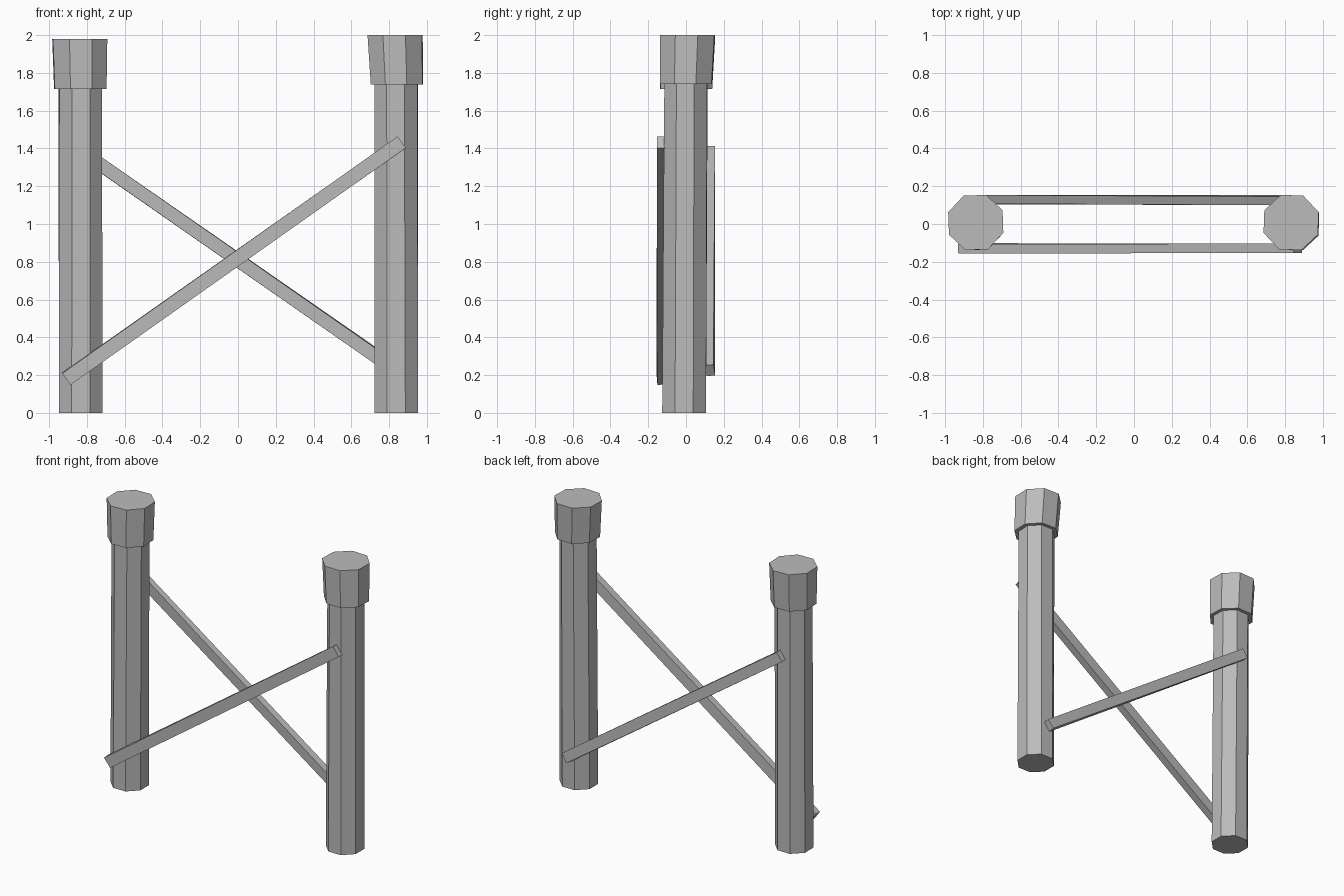
import bpy, bmesh, math
from mathutils import Vector, Matrix

cube = bpy.data.objects.get("Cube")
if cube:
    bpy.data.objects.remove(cube, do_unlink=True)

# Single grey paint
grey = bpy.data.materials.new("grey")
grey.use_nodes = True
colour = (0.5, 0.5, 0.5, 1)
grey.diffuse_color = colour
grey.node_tree.nodes["Principled BSDF"].inputs["Base Color"].default_value = colour


def loft(name, rings):
    """Closed solid through rings that have equal point counts."""
    bm = bmesh.new()
    loops = [[bm.verts.new(p) for p in ring] for ring in rings]
    n = len(loops[0])
    for low, high in zip(loops, loops[1:]):
        for i in range(n):
            j = (i + 1) % n
            bm.faces.new((low[i], low[j], high[j], high[i]))
    bm.faces.new(loops[0][::-1])
    bm.faces.new(loops[-1])
    bmesh.ops.recalc_face_normals(bm, faces=bm.faces[:])
    mesh = bpy.data.meshes.new(name)
    bm.to_mesh(mesh)
    bm.free()
    mesh.materials.append(grey)
    obj = bpy.data.objects.new(name, mesh)
    bpy.context.collection.objects.link(obj)
    return obj


def octagon(x, y, z, half, turn=0):
    """Eight-sided ring with flats facing the axes, half = flat distance."""
    r = half / math.cos(math.pi / 8)
    angles = [math.pi / 8 + i * math.pi / 4 + math.radians(turn) for i in range(8)]
    return [(x + r * math.cos(a), y + r * math.sin(a), z) for a in angles]


def post(side, x, top, cap_top, bottom_x, cap_x, cap_foot, turn):
    loft(side + "_post", [octagon(bottom_x, -0.01, 0, 0.116),
                          octagon(x, 0, top + 0.02, 0.113, turn)])
    # Wider cap, flaring slightly upward
    loft(side + "_cap", [octagon(cap_foot, 0, top, 0.137, turn),
                         octagon(cap_x, 0.008, cap_top, 0.144, turn)])


post("right", -0.835, 1.715, 1.98, -0.833, -0.838, -0.835, 2)
post("left", 0.838, 1.74, 2.0, 0.838, 0.832, 0.842, -2)


def brace(name, start, end, width, depth, rolls):
    """Rectangular bar, slightly twisted along its length."""
    a, b = Vector(start), Vector(end)
    axis = (b - a).normalized()
    rings = []
    for centre, roll in zip((a, b), rolls):
        turn = Matrix.Rotation(math.radians(roll), 3, axis)
        out = turn @ Vector((0, 1, 0))
        up = out.cross(axis)
        rings.append([centre + out * (s * depth / 2) + up * (t * width / 2)
                      for s, t in ((-1, -1), (1, -1), (1, 1), (-1, 1))])
    loft(name, rings)


# Crossing braces, one on each face of the frame
brace("front_brace", (-0.91, -0.129, 0.18), (0.867, -0.129, 1.433), 0.075, 0.05, (4, -1))
brace("back_brace", (-0.83, 0.129, 1.385), (0.84, 0.127, 0.225), 0.07, 0.046, (-2, 8))
